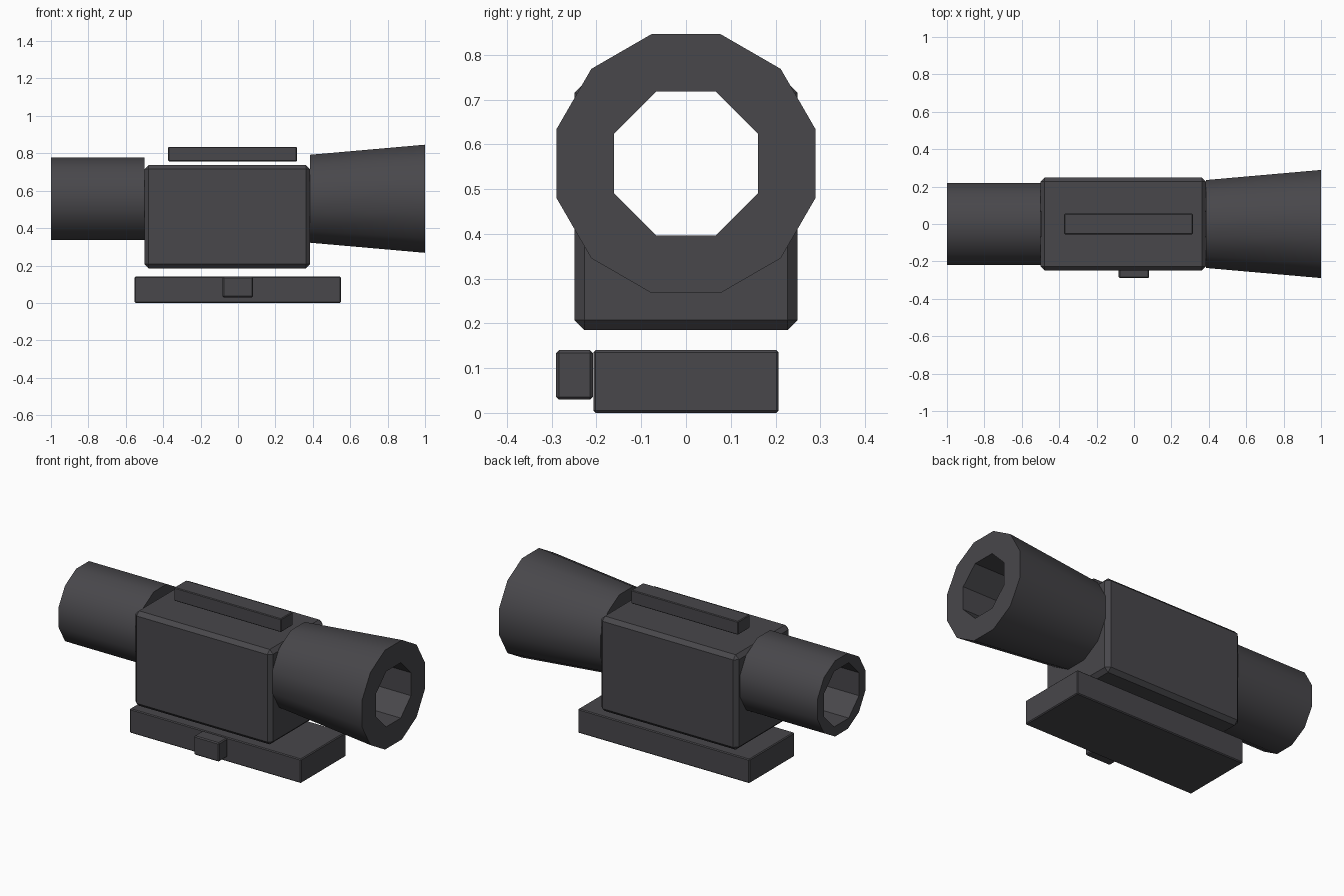
import bpy, bmesh
from math import cos, pi, radians
from mathutils import Matrix

if "Cube" in bpy.data.objects:
    bpy.data.objects.remove(bpy.data.objects["Cube"], do_unlink=True)

AXIS_Z = 0.557
COLOR = (0.065, 0.063, 0.07, 1)

metal = bpy.data.materials.new("dark grey metal")
metal.use_nodes = True
metal.diffuse_color = COLOR
metal.node_tree.nodes["Principled BSDF"].inputs["Base Color"].default_value = COLOR


def finish(name, bm):
    mesh = bpy.data.meshes.new(name)
    bm.to_mesh(mesh)
    bm.free()
    mesh.materials.append(metal)
    obj = bpy.data.objects.new(name, mesh)
    bpy.context.collection.objects.link(obj)
    return obj


def box(name, x, y, z, bevel):
    """Chamfered box given its (min, max) range on each axis."""
    bm = bmesh.new()
    size = [r[1] - r[0] for r in (x, y, z)]
    mid = [(r[0] + r[1]) / 2 for r in (x, y, z)]
    bmesh.ops.create_cube(bm, size=1, matrix=Matrix.Translation(mid) @ Matrix.Diagonal((*size, 1)))
    bmesh.ops.bevel(bm, geom=bm.edges[:], offset=bevel, segments=1, affect='EDGES')
    return finish(name, bm)


def barrel(name, x0, x1, half0, half1, sides):
    """Flat-topped prism or cone along x; half0 and half1 are half heights."""
    bm = bmesh.new()
    fit = cos(pi / sides)
    place = (Matrix.Translation(((x0 + x1) / 2, 0, AXIS_Z))
             @ Matrix.Rotation(pi / 2, 4, 'Y') @ Matrix.Rotation(pi / sides, 4, 'Z'))
    bmesh.ops.create_cone(bm, cap_ends=True, segments=sides, radius1=half0 / fit,
                          radius2=half1 / fit, depth=x1 - x0, matrix=place)
    return finish(name, bm)


# Main housing and the two tubes
housing = box("housing", (-0.5, 0.385), (-0.249, 0.249), (0.185, 0.737), 0.022)
eyepiece = barrel("eyepiece_tube", -1, -0.5, 0.22, 0.22, 12)
objective = barrel("objective_tube", 0.385, 1, 0.235, 0.289, 12)

# Smooth outer walls with sharp rims
bpy.ops.object.select_all(action='DESELECT')
for tube in (eyepiece, objective):
    tube.select_set(True)
    bpy.context.view_layer.objects.active = tube
bpy.ops.object.shade_smooth_by_angle(angle=radians(35))

# Octagonal bore running through all three
bore = barrel("bore_cutter", -1.2, 1.2, 0.161, 0.161, 8)
bore.hide_render = True
bore.hide_viewport = True
for part in (housing, eyepiece, objective):
    cut = part.modifiers.new("bore", 'BOOLEAN')
    cut.operation = 'DIFFERENCE'
    cut.solver = 'EXACT'
    cut.object = bore

# Top rail, mounting base and its clamp knob
box("top_rail", (-0.373, 0.315), (-0.055, 0.055), (0.757, 0.835), 0.004)
box("mount_base", (-0.553, 0.55), (-0.207, 0.207), (0, 0.14), 0.005)
box("clamp_knob", (-0.082, 0.08), (-0.29, -0.208), (0.03, 0.14), 0.006)
